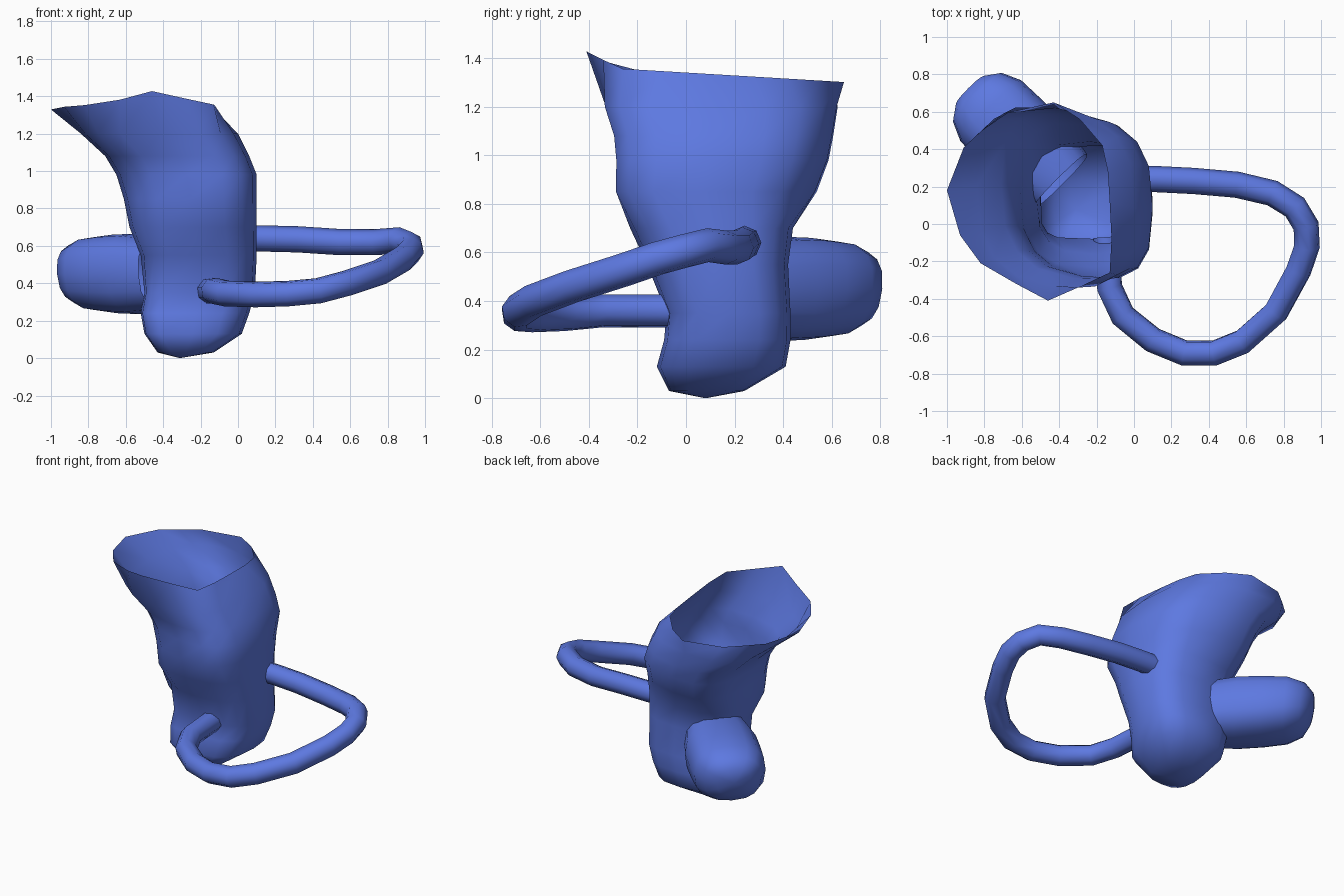
import bpy, bmesh, math
from mathutils import Vector

if "Cube" in bpy.data.objects:
    bpy.data.objects.remove(bpy.data.objects["Cube"], do_unlink=True)

blue = bpy.data.materials.new("cornflower blue")
blue.use_nodes = True
color = (0.11, 0.19, 0.75, 1)
blue.diffuse_color = color
blue.node_tree.nodes["Principled BSDF"].inputs["Base Color"].default_value = color

SIDES = 16
AXIS = Vector((-1, 1, 0)).normalized()      # direction of the side pouch
SIDEWAYS = Vector((-1, -1, 0)).normalized()
POUCH_BASE = Vector((-0.08, -0.08, 0.45))


def rounded(n, front_right=None):
    """Unit rounded square, counter-clockwise from +x; one corner may be squarer."""
    pts = []
    for i in range(SIDES):
        a = math.tau * i / SIDES
        c, s = math.cos(a), math.sin(a)
        e = 2 / (front_right if front_right and c < 0 and s < 0 else n)
        pts.append((math.copysign(abs(c) ** e, c), math.copysign(abs(s) ** e, s)))
    return pts


def loft(name, rings, tip, remove=None):
    """Skin a list of rings, close the first ring to a tip, leave the last open."""
    bm = bmesh.new()
    loops = [[bm.verts.new(p) for p in ring] for ring in rings]
    end = bm.verts.new(tip)
    for i in range(SIDES):
        j = (i + 1) % SIDES
        bm.faces.new((end, loops[0][j], loops[0][i]))
        for a, b in zip(loops, loops[1:]):
            bm.faces.new((a[i], a[j], b[j], b[i]))
    if remove:
        gone = [f for f in bm.faces if remove(f.calc_center_median())]
        bmesh.ops.delete(bm, geom=gone, context='FACES')
    mesh = bpy.data.meshes.new(name)
    bm.to_mesh(mesh)
    bm.free()
    mesh.materials.append(blue)
    mesh.shade_smooth()
    obj = bpy.data.objects.new(name, mesh)
    bpy.context.collection.objects.link(obj)


# Cup body: height, left, right, front, back of each section
sections = [
    (0.03, -0.43, -0.13, -0.07, 0.24),
    (0.13, -0.50, 0.02, -0.12, 0.41),
    (0.24, -0.52, 0.06, -0.09, 0.43),
    (0.35, -0.50, 0.09, -0.08, 0.43),
    (0.55, -0.52, 0.10, -0.16, 0.42),
    (0.70, -0.58, 0.10, -0.23, 0.44),
    (0.85, -0.61, 0.10, -0.28, 0.53),
    (0.98, -0.65, 0.10, -0.28, 0.58),
    (1.08, -0.71, 0.06, -0.29, 0.60),
    (1.20, -0.84, 0.00, -0.33, 0.62),
]
body_rings = []
for z, x0, x1, y0, y1 in sections:
    skew = 0.06 if z > 0.8 else 0.0
    shape = rounded(2.8, 5 if 0.1 < z < 0.4 else None)
    body_rings.append([((x0 + x1) / 2 + u * (x1 - x0) / 2,
                        (y0 + y1) / 2 + v * (y1 - y0) / 2 - skew * u, z)
                       for u, v in shape])

# Flared rim, rising towards the front
rim = [(-.13, .12), (-.14, .28), (-.17, .42), (-.29, .56), (-.43, .65), (-.70, .59),
       (-.81, .50), (-.91, .41), (-1, .18), (-.93, -.06), (-.82, -.21), (-.63, -.32),
       (-.46, -.41), (-.30, -.34), (-.13, -.26), (-.12, -.08)]
body_rings.append([(x, y, 1.34 - 0.06 * y + max(0, -y - 0.27) * 0.45) for x, y in rim])


def pouch_opening(c):
    off = c - POUCH_BASE
    return abs(off.z) < 0.06 and abs(off.dot(SIDEWAYS)) < 0.13 and off.dot(AXIS) > 0.3


loft("cup_body", body_rings, (-0.31, 0.08, 0.0), pouch_opening)

# Side pouch: rounded closed bulb opening into the cup
pouch_rings = []
for d, w, h in [(1.12, .11, .10), (1.07, .185, .16), (0.97, .23, .195),
                (0.82, .235, .21), (0.65, .235, .215), (0.44, .20, .20)]:
    centre = POUCH_BASE + AXIS * d
    # Negative sideways keeps the winding facing outwards
    pouch_rings.append([centre - SIDEWAYS * (u * w) + AXIS * (0.02 * v) + Vector((0, 0, v * h))
                        for u, v in reversed(rounded(2.5))])
loft("side_pouch", pouch_rings, POUCH_BASE + AXIS * 1.14)

# Loop handle: round tube swept along a slanting path
path = [(0.0, .24, .64), (.12, .24, .64), (.32, .23, .635), (.55, .21, .62), (.74, .165, .62),
        (.86, .09, .63), (.92, -.01, .605), (.925, -.12, .575), (.88, -.25, .53),
        (.76, -.47, .46), (.58, -.63, .40), (.43, -.69, .36), (.27, -.69, .345),
        (.10, -.62, .34), (-.06, -.49, .345), (-.13, -.34, .36), (-.15, -.07, .36)]
curve = bpy.data.curves.new("loop_handle", 'CURVE')
curve.dimensions = '3D'
curve.bevel_depth = 0.07
curve.bevel_resolution = 2
curve.use_fill_caps = True
spline = curve.splines.new('POLY')
spline.points.add(len(path) - 1)
for point, co in zip(spline.points, path):
    point.co = (*co, 1)
curve.materials.append(blue)
handle = bpy.data.objects.new("loop_handle", curve)
bpy.context.collection.objects.link(handle)
bpy.ops.object.select_all(action='DESELECT')
handle.select_set(True)
bpy.context.view_layer.objects.active = handle
bpy.ops.object.convert(target='MESH')
bpy.ops.object.shade_smooth_by_angle(angle=math.radians(60))
